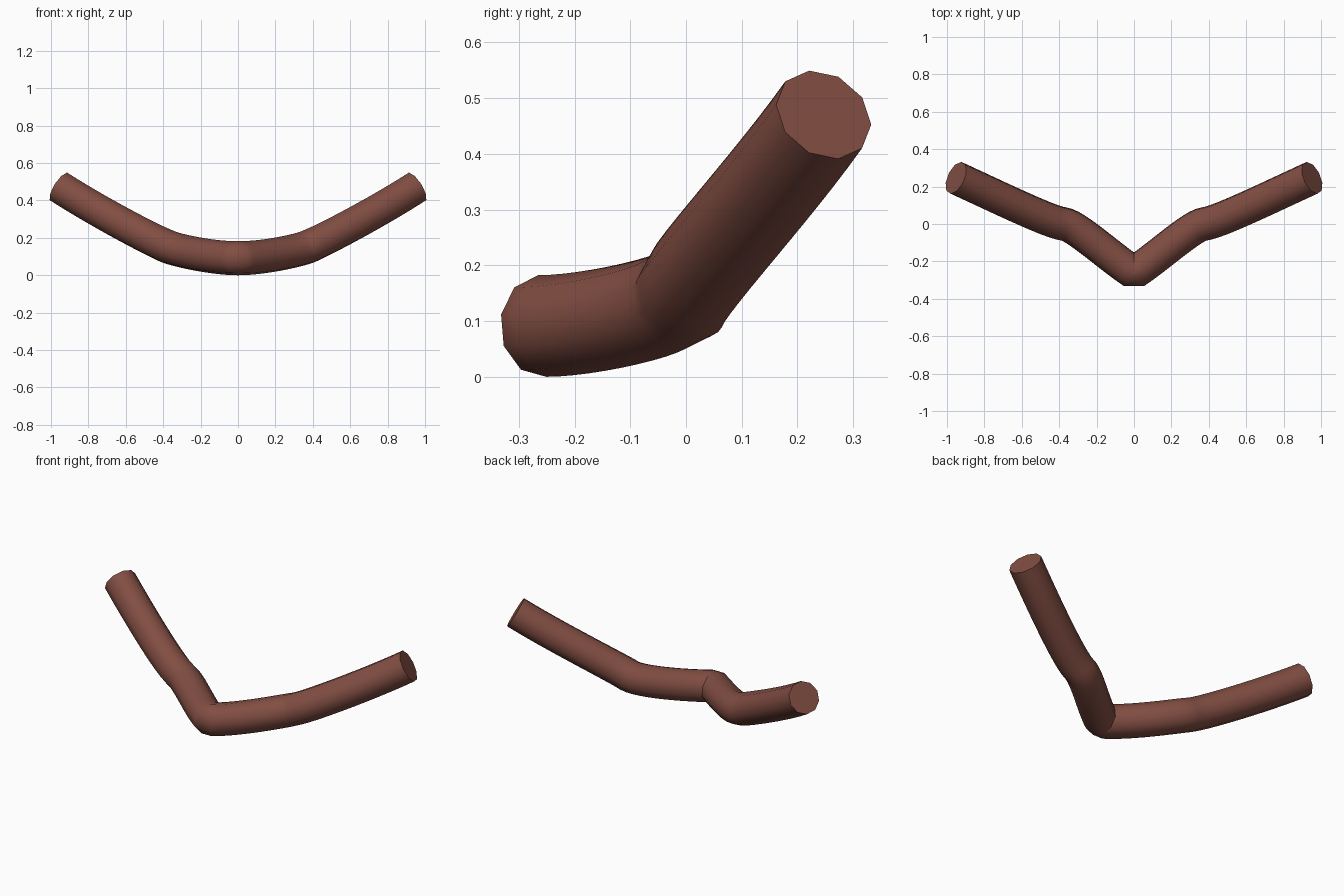
import bpy, bmesh, math
from mathutils import Vector
from mathutils.geometry import interpolate_bezier

if "Cube" in bpy.data.objects:
    bpy.data.objects.remove(bpy.data.objects["Cube"])

SIDES, RADIUS, STEPS = 10, 0.0915, 12

# Right half of the centre line: two Bezier spans (point, handle, handle, point)
spans = [
    [(0.004, -0.258, 0.091), (0.13, -0.175, 0.091), (0.31, -0.008, 0.128), (0.375, 0.0, 0.153)],
    [(0.375, 0.0, 0.153), (0.45, 0.008, 0.182), (0.75, 0.155, 0.340), (0.952, 0.247, 0.470)],
]
half = []
for span in spans:
    pts = interpolate_bezier(*[Vector(p) for p in span], STEPS + 1)
    half += pts if not half else pts[1:]


def ring(i):
    """Cross-section square to the path, one corner near the top."""
    t = (half[min(i + 1, len(half) - 1)] - half[max(i - 1, 0)]).normalized()
    side = t.cross(Vector((0, 0, 1))).normalized()
    up = side.cross(t)
    angles = [math.radians(5) + math.tau * k / SIDES for k in range(SIDES)]
    return [half[i] + RADIUS * (up * math.cos(a) + side * math.sin(a)) for a in angles]


# Mirror the rings so the tube folds at the middle
right = [ring(i) for i in range(len(half))]
left = [[Vector((-v.x, v.y, v.z)) for v in r] for r in reversed(right)]

bm = bmesh.new()
rings = [[bm.verts.new(v) for v in r] for r in left + right]
for a, b in zip(rings, rings[1:]):
    for k in range(SIDES):
        n = (k + 1) % SIDES
        bm.faces.new((a[k], a[n], b[n], b[k]))
# End caps
bm.faces.new(rings[0])
bm.faces.new(rings[-1])
bmesh.ops.recalc_face_normals(bm, faces=bm.faces)

mesh = bpy.data.meshes.new("bent_tube")
bm.to_mesh(mesh)
bm.free()
tube = bpy.data.objects.new("bent_tube", mesh)
bpy.context.collection.objects.link(tube)

# Reddish brown surface
mat = bpy.data.materials.new("red_brown")
mat.diffuse_color = (0.22, 0.075, 0.055, 1)
mat.use_nodes = True
mat.node_tree.nodes["Principled BSDF"].inputs["Base Color"].default_value = mat.diffuse_color
mesh.materials.append(mat)

bpy.context.view_layer.objects.active = tube
tube.select_set(True)
bpy.ops.object.shade_smooth_by_angle(angle=math.radians(50))
